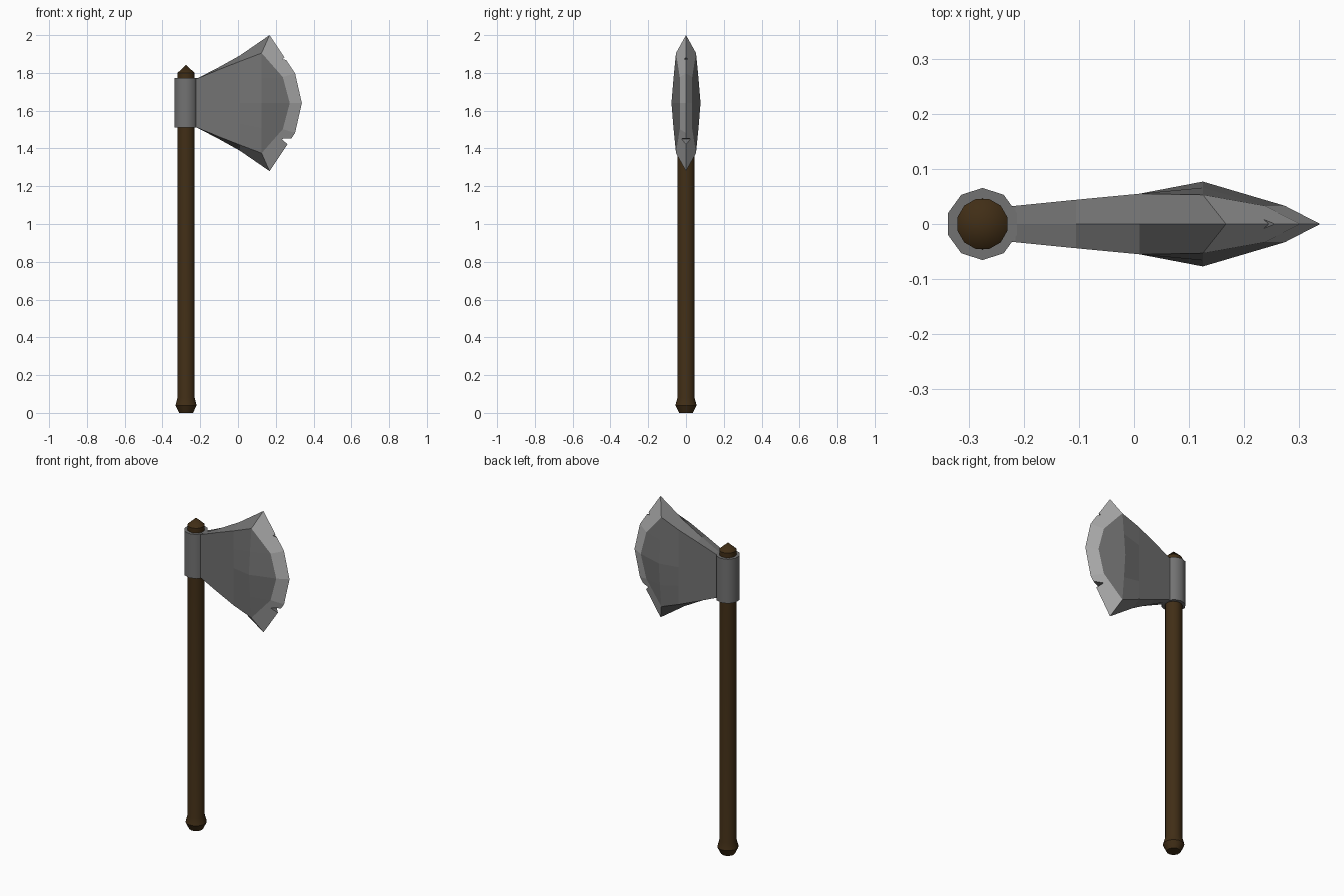
import bpy, bmesh, math

if "Cube" in bpy.data.objects:
    bpy.data.objects.remove(bpy.data.objects["Cube"])

CX = -0.275   # handle axis
CZ = 1.64     # mid height of the blade


def material(name, r, g, b):
    mat = bpy.data.materials.new(name)
    mat.diffuse_color = (r, g, b, 1)
    mat.use_nodes = True
    mat.node_tree.nodes["Principled BSDF"].inputs["Base Color"].default_value = mat.diffuse_color
    return mat


wood = material("wood", 0.052, 0.027, 0.008)
steel = material("dark_steel", 0.17, 0.17, 0.17)
ground_steel = material("ground_steel", 0.43, 0.43, 0.43)


def finish(name, bm, *mats):
    bmesh.ops.remove_doubles(bm, verts=bm.verts, dist=0.0005)
    edges = [e for e in bm.edges if e.is_boundary]
    if edges:
        bmesh.ops.holes_fill(bm, edges=edges, sides=0)
    bmesh.ops.recalc_face_normals(bm, faces=bm.faces)
    me = bpy.data.meshes.new(name)
    bm.to_mesh(me)
    bm.free()
    for m in mats:
        me.materials.append(m)
    ob = bpy.data.objects.new(name, me)
    bpy.context.collection.objects.link(ob)
    return ob


def lathe(name, profile, sides, start, mat):
    """Turn (radius, z) points around the handle axis; open ends get capped."""
    bm = bmesh.new()
    rings = []
    for r, z in profile:
        angles = [start + 2 * math.pi * k / sides for k in range(sides)]
        rings.append([bm.verts.new((CX + r * math.cos(a), r * math.sin(a), z)) for a in angles])
    for a, b in zip(rings, rings[1:]):
        for k in range(sides):
            n = (k + 1) % sides
            bm.faces.new((a[k], a[n], b[n], b[k]))
    ob = finish(name, bm, mat)
    ob.data.shade_smooth()
    ob.data.set_sharp_from_angle(angle=math.radians(38))
    return ob


def prism(name, points, depth):
    """Extrude an x-z outline through y."""
    bm = bmesh.new()
    f = bm.faces.new([bm.verts.new((x, -depth, z)) for x, z in points])
    ext = bmesh.ops.extrude_face_region(bm, geom=[f])
    for v in ext["geom"]:
        if isinstance(v, bmesh.types.BMVert):
            v.co.y = depth
    return finish(name, bm, steel)


# Wooden handle with pommel and pointed top
lathe("handle", [(0.038, 0), (0.058, 0.04), (0.047, 0.08), (0.047, 1.80), (0.0, 1.842)],
      12, math.radians(15), wood)

# Metal socket around the handle
lathe("collar", [(0.046, 1.51), (0.0655, 1.51), (0.0655, 1.772), (0.046, 1.772), (0.046, 1.51)],
      10, math.pi / 2, steel)

# Blade: columns of points at spine, top edge, quarter and centre; z is relative to CZ
TIP = (0.167, 0.36, 0)
CORNER = (0.125, 0.265, 0.053)


def column(x, h, y, spine):
    return [(x, spine, 0), (x, h, y), (x, h / 2, y), (x, 0, y)]


columns = [
    column(-0.245, 0.122, 0.032, 0.122),
    column(-0.215, 0.131, 0.033, 0.131),
    column(-0.105, 0.176, 0.044, 0.188),
    column(0.01, 0.221, 0.055, 0.252),
    [TIP, CORNER, (0.125, 0.133, 0.066), (0.125, 0, 0.077)],
    [TIP, CORNER, (0.237, 0.138, 0.033), (0.274, 0, 0.033)],
    [TIP, TIP, (0.302, 0.158, 0), (0.338, 0, 0)],
]
bm = bmesh.new()
for sy in (-1, 1):
    for sz in (-1, 1):
        grid = [[bm.verts.new((x, sy * y, CZ + sz * z)) for x, z, y in col] for col in columns]
        for i, (a, b) in enumerate(zip(grid, grid[1:])):
            for k in range(3):
                face = bm.faces.new((a[k], b[k], b[k + 1], a[k + 1]))
                face.material_index = int(i == 5)   # lighter ground bevel
blade = finish("blade", bm, steel, ground_steel)

# Nicks in the cutting edge
nicks = [[(0.231, 1.451), (0.32, 1.455), (0.30, 1.385)],
         [(0.235, 1.873), (0.268, 1.905), (0.29, 1.858)]]
for i, pts in enumerate(nicks):
    cutter = prism(f"nick_cutter_{i + 1}", pts, 0.1)
    cutter.hide_render = True
    cutter.hide_viewport = True
    mod = blade.modifiers.new("nick", "BOOLEAN")
    mod.operation = "DIFFERENCE"
    mod.solver = "EXACT"
    mod.object = cutter
